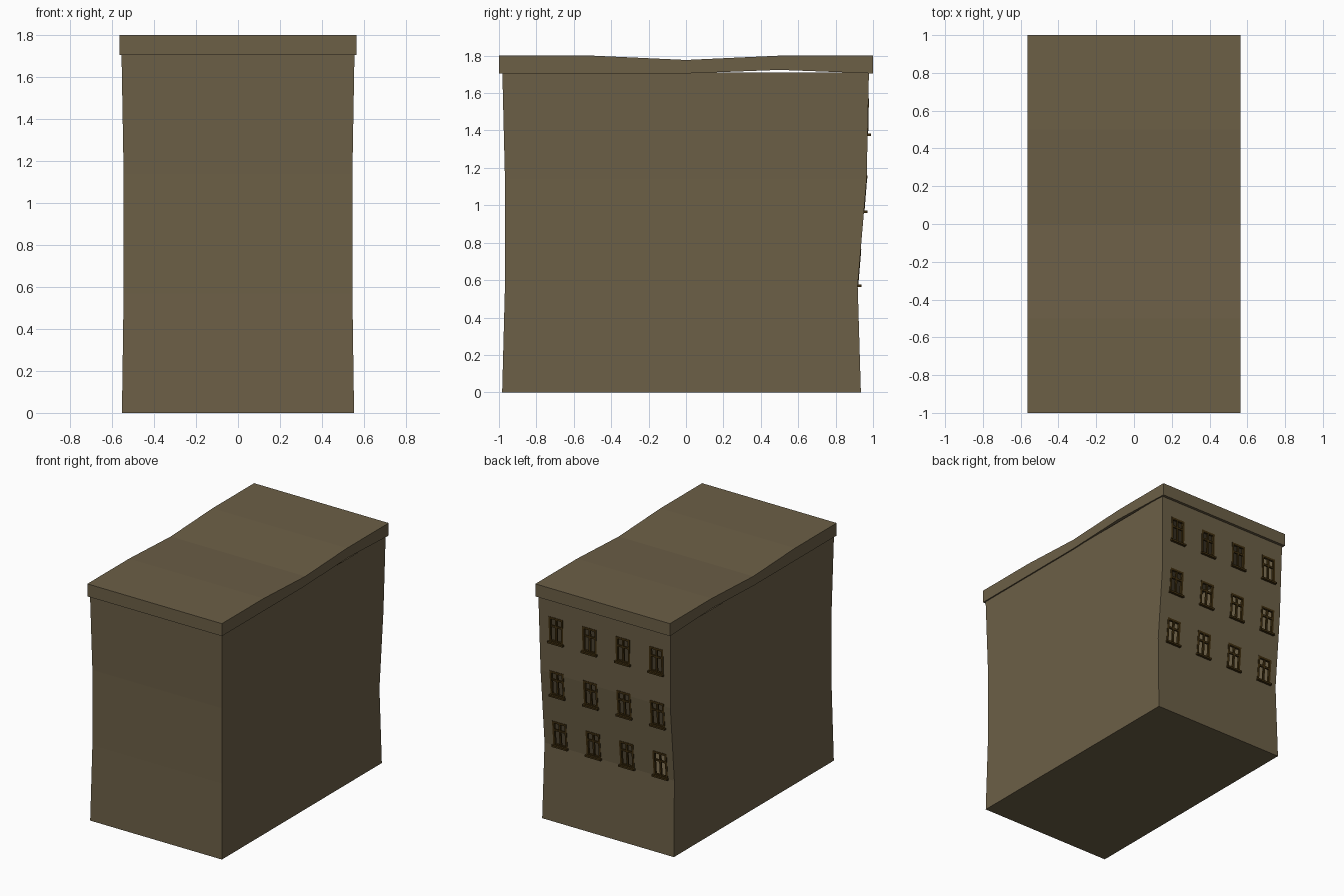
import bpy, bmesh

if "Cube" in bpy.data.objects:
    bpy.data.objects.remove(bpy.data.objects["Cube"])


def material(name, rgb):
    m = bpy.data.materials.new(name)
    m.diffuse_color = (*rgb, 1)
    m.use_nodes = True
    m.node_tree.nodes["Principled BSDF"].inputs["Base Color"].default_value = m.diffuse_color
    return m


STONE = material("weathered_stone", (0.150, 0.115, 0.062))
WOOD = material("dark_wood", (0.05, 0.028, 0.005))


def finish(bm, name, mat, recalc=True):
    bmesh.ops.remove_doubles(bm, verts=bm.verts, dist=1e-5)
    if recalc:
        bmesh.ops.recalc_face_normals(bm, faces=bm.faces)
    me = bpy.data.meshes.new(name)
    bm.to_mesh(me)
    bm.free()
    me.materials.append(mat)
    ob = bpy.data.objects.new(name, me)
    bpy.context.collection.objects.link(ob)
    return ob


def lerp(table, z):
    for (z0, a), (z1, b) in zip(table, table[1:]):
        if z <= z1:
            return a + (b - a) * (z - z0) / (z1 - z0)
    return table[-1][1]


# Sagging wall profiles by height
BACK = [(0, 0.935), (0.57, 0.918), (1.14, 0.966), (1.71, 0.978)]
FRONT = [(0, -0.983), (0.57, -0.968), (1.14, -0.968), (1.71, -0.982)]
HALF = [(0, 0.553), (0.57, 0.545), (1.14, 0.545), (1.71, 0.555)]

COLS = [-0.432, -0.152, 0.129, 0.41]
ROWS = [0.57, 0.965, 1.378]
WW, WH = 0.112, 0.19          # window opening size

# Walls: hollow shell, back wall has open window holes
xs = [None] + [c + s * WW / 2 for c in COLS for s in (-1, 1)] + [None]
zs = sorted({0, 0.57, 1.14, 1.71} | {r for r in ROWS} | {round(r + WH, 4) for r in ROWS})
bm = bmesh.new()


def wall_x(i, z):
    return -lerp(HALF, z) if i == 0 else lerp(HALF, z) if i == len(xs) - 1 else xs[i]


def quad(pts):
    bm.faces.new([bm.verts.new(p) for p in pts])


for z0, z1 in zip(zs, zs[1:]):
    open_row = any(r - 1e-4 <= z0 and z1 <= r + WH + 1e-4 for r in ROWS)
    for i in range(len(xs) - 1):
        if open_row and i % 2 == 1:
            continue
        quad([(wall_x(j, z), lerp(BACK, z), z)
              for j, z in ((i + 1, z0), (i, z0), (i, z1), (i + 1, z1))])
    h0, h1, f0, f1 = lerp(HALF, z0), lerp(HALF, z1), lerp(FRONT, z0), lerp(FRONT, z1)
    b0, b1 = lerp(BACK, z0), lerp(BACK, z1)
    quad([(-h0, f0, z0), (h0, f0, z0), (h1, f1, z1), (-h1, f1, z1)])
    quad([(h0, f0, z0), (h0, b0, z0), (h1, b1, z1), (h1, f1, z1)])
    quad([(-h0, b0, z0), (-h0, f0, z0), (-h1, f1, z1), (-h1, b1, z1)])
h, f, b = HALF[0][1], FRONT[0][1], BACK[0][1]
quad([(-h, b, 0), (h, b, 0), (h, f, 0), (-h, f, 0)])
finish(bm, "walls", STONE, recalc=False)

# Sagging roof slab with cornice edge
prof = [(-1, 1.705), (0, 1.705), (0.5, 1.724), (1, 1.705),
        (1, 1.8), (0.5, 1.8), (0, 1.777), (-0.5, 1.8), (-1, 1.8)]
prof.insert(1, (-0.5, 1.705))
bm = bmesh.new()
n = len(prof)
L = [bm.verts.new((-0.565, y, z)) for y, z in prof]
R = [bm.verts.new((0.565, y, z)) for y, z in prof]
for i in range(n):
    j = (i + 1) % n
    bm.faces.new((L[i], L[j], R[j], R[i]))
bm.faces.new(L)
bm.faces.new(R)
finish(bm, "roof", STONE)


# Box that follows the slope of the back wall
def wall_box(bm, x0, x1, z0, z1, d0, d1):
    v = [bm.verts.new((x, lerp(BACK, z) + d, z))
         for x in (x0, x1) for d in (d0, d1) for z in (z0, z1)]
    for q in ((0, 1, 3, 2), (4, 6, 7, 5), (0, 4, 5, 1), (2, 3, 7, 6), (0, 2, 6, 4), (1, 5, 7, 3)):
        bm.faces.new([v[k] for k in q])


# Window frames with mullion, transom and sill
for r, z in enumerate(ROWS):
    for c, x in enumerate(COLS):
        bm = bmesh.new()
        w, t, top = WW / 2 + 0.003, 0.016, z + WH + 0.003
        d = (-0.014, 0.003)
        wall_box(bm, x - w, x - w + t, z, top, *d)
        wall_box(bm, x + w - t, x + w, z, top, *d)
        wall_box(bm, x - w, x + w, top - t, top, *d)
        wall_box(bm, x - w, x + w, z, z + t, *d)
        wall_box(bm, x - 0.007, x + 0.007, z, top, -0.012, 0.001)
        wall_box(bm, x - w, x + w, z + 0.117, z + 0.131, -0.012, 0.001)
        finish(bm, f"window_frame_{r}_{c}", WOOD)
        bm = bmesh.new()
        wall_box(bm, x - 0.065, x + 0.065, z - 0.007, z + 0.007, -0.006, 0.019)
        finish(bm, f"window_sill_{r}_{c}", WOOD)
